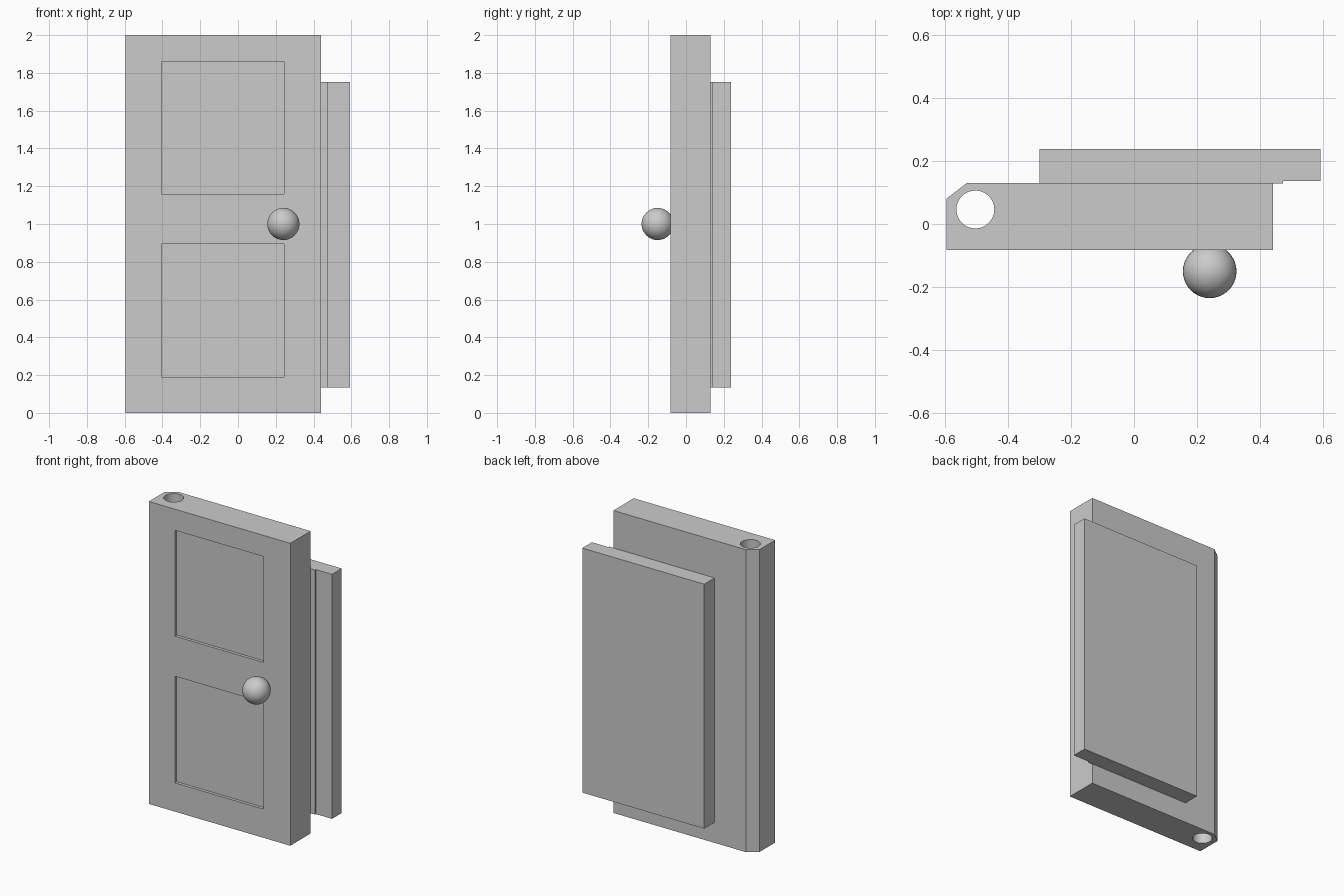
import bpy
import bmesh
from math import radians

cube = bpy.data.objects.get("Cube")
if cube:
    bpy.data.objects.remove(cube, do_unlink=True)

grey = bpy.data.materials.new("plain grey")
grey.use_nodes = True
grey.diffuse_color = (0.6, 0.6, 0.6, 1)
grey.node_tree.nodes["Principled BSDF"].inputs["Base Color"].default_value = (0.6, 0.6, 0.6, 1)


def extrude_plan(name, plan, z0, z1):
    """Extrude a plan outline straight up from z0 to z1."""
    bm = bmesh.new()
    base = bm.faces.new([bm.verts.new((x, y, z0)) for x, y in plan])
    top = bmesh.ops.extrude_face_region(bm, geom=[base])["geom"]
    verts = [v for v in top if isinstance(v, bmesh.types.BMVert)]
    bmesh.ops.translate(bm, verts=verts, vec=(0, 0, z1 - z0))
    bmesh.ops.recalc_face_normals(bm, faces=bm.faces)
    mesh = bpy.data.meshes.new(name)
    bm.to_mesh(mesh)
    bm.free()
    mesh.materials.append(grey)
    obj = bpy.data.objects.new(name, mesh)
    bpy.context.collection.objects.link(obj)
    return obj


def rectangle(x0, x1, y0, y1):
    return [(x0, y0), (x1, y0), (x1, y1), (x0, y1)]


def cut(target, cutter):
    """Subtract the cutter from the target, then discard it."""
    cutter.hide_render = True
    mod = target.modifiers.new("cut", 'BOOLEAN')
    mod.operation = 'DIFFERENCE'
    mod.solver = 'EXACT'
    mod.object = cutter
    bpy.context.view_layer.objects.active = target
    bpy.ops.object.modifier_apply(modifier=mod.name)
    bpy.data.objects.remove(cutter, do_unlink=True)


def smooth(obj):
    bpy.ops.object.select_all(action='DESELECT')
    obj.select_set(True)
    bpy.context.view_layer.objects.active = obj
    bpy.ops.object.shade_smooth_by_angle(angle=radians(30))


# Door slab with a bevelled hinge corner
door = extrude_plan("door_slab", [(-0.595, -0.082), (0.44, -0.082), (0.44, 0.13),
                                  (-0.53, 0.13), (-0.595, 0.08)], 0, 2)

# Two recessed front panels
for z0, z1 in ((0.19, 0.895), (1.16, 1.86)):
    cut(door, extrude_plan("panel_cutter", rectangle(-0.405, 0.243, -0.2, -0.062), z0, z1))

# Hinge pin hole through the full height
bpy.ops.mesh.primitive_cylinder_add(vertices=48, radius=0.06, depth=2.4,
                                    location=(-0.503, 0.046, 1))
pin = bpy.context.object
pin.data.materials.append(grey)
cut(door, pin)
smooth(door)

# Back plate, stepped slightly away from the slab past its free edge
extrude_plan("back_plate", [(-0.3, 0.128), (0.473, 0.128), (0.473, 0.137), (0.592, 0.137),
                            (0.592, 0.238), (-0.3, 0.238)], 0.135, 1.752)

# Round door knob
bpy.ops.mesh.primitive_uv_sphere_add(segments=40, ring_count=20, radius=0.085,
                                     location=(0.24, -0.15, 1))
knob = bpy.context.object
knob.name = "door_knob"
knob.data.materials.append(grey)
smooth(knob)
